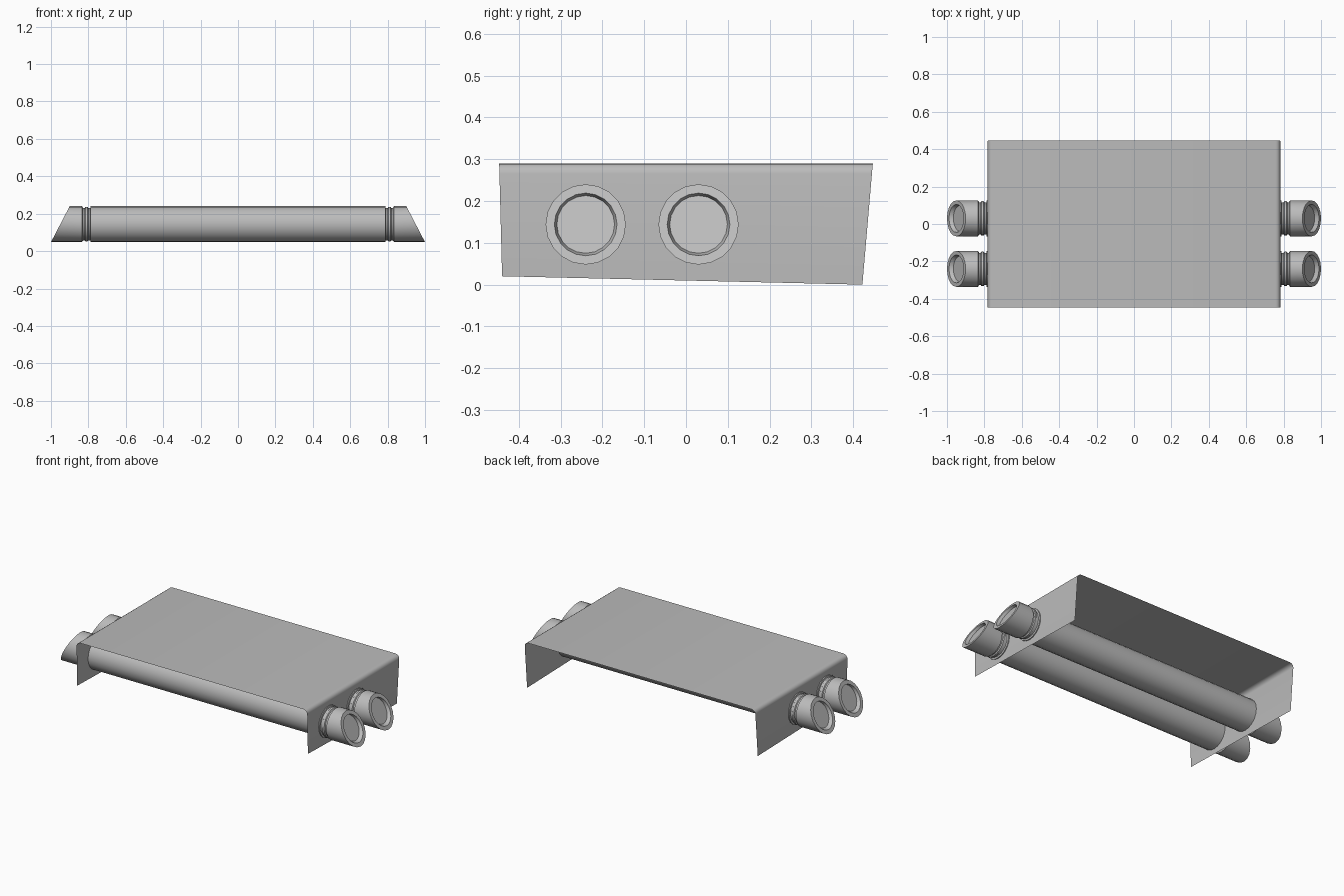
import bpy, bmesh, math

cube = bpy.data.objects.get("Cube")
if cube:
    bpy.data.objects.remove(cube, do_unlink=True)

grey = bpy.data.materials.new("plain grey")
grey.use_nodes = True
COLOUR = (0.5, 0.5, 0.5, 1)
grey.diffuse_color = COLOUR
grey.node_tree.nodes["Principled BSDF"].inputs["Base Color"].default_value = COLOUR


def finish(bm, name, angle):
    mesh = bpy.data.meshes.new(name)
    bm.to_mesh(mesh)
    bm.free()
    mesh.materials.append(grey)
    obj = bpy.data.objects.new(name, mesh)
    bpy.context.collection.objects.link(obj)
    bpy.ops.object.select_all(action="DESELECT")
    obj.select_set(True)
    bpy.context.view_layer.objects.active = obj
    bpy.ops.object.shade_smooth_by_angle(angle=math.radians(angle))
    return obj


# Half profile of a tube: distance along x, radius, whether the ring is slanted
SIDES = 20
AXIS_Z = 0.144
SLOPE = 0.52
HALF = [
    (0.788, 0.096, 0), (0.790, 0.086, 0), (0.800, 0.086, 0),
    (0.804, 0.092, 0), (0.816, 0.092, 0), (0.820, 0.086, 0),
    (0.828, 0.086, 0), (0.834, 0.096, 0),
    (0.950, 0.096, 1), (0.950, 0.075, 1), (0.930, 0.069, 1),
]


def tube(name, y):
    bm = bmesh.new()
    stations = [(-x, r, -s) for x, r, s in reversed(HALF)] + HALF
    rings = []
    for x, r, slant in stations:
        ring = []
        for i in range(SIDES):
            a = math.tau * i / SIDES
            dz = r * math.sin(a)
            ring.append(bm.verts.new((x - slant * SLOPE * dz, y + r * math.cos(a), AXIS_Z + dz)))
        rings.append(ring)
    for a, b in zip(rings, rings[1:]):
        for i in range(SIDES):
            j = (i + 1) % SIDES
            bm.faces.new((a[i], a[j], b[j], b[i]))
    bm.faces.new(rings[0])
    bm.faces.new(rings[-1])
    bmesh.ops.recalc_face_normals(bm, faces=bm.faces)
    return finish(bm, name, 35)


tube("front_tube", -0.24)
tube("rear_tube", 0.03)

# Bent cover sheet: flat top, rounded side bends, raked side panels
WIDTH, TOP, BEND = 0.782, 0.29, 0.025
half = [(WIDTH, None)]
for i in range(5):
    a = math.pi / 2 * i / 4
    half.append((WIDTH - BEND + BEND * math.cos(a), TOP - BEND + BEND * math.sin(a)))
path = half + [(-x, z) for x, z in reversed(half)]

bm = bmesh.new()


def edge_point(x, z, y_top, y_low, z_low):
    z = z_low if z is None else z
    t = (TOP - z) / (TOP - z_low)
    return bm.verts.new((x, y_top + (y_low - y_top) * t, z))


front = [edge_point(x, z, -0.447, -0.44, 0.02) for x, z in path]
back = [edge_point(x, z, 0.447, 0.422, 0.0) for x, z in path]
for i in range(len(path) - 1):
    bm.faces.new((front[i], back[i], back[i + 1], front[i + 1]))
bmesh.ops.recalc_face_normals(bm, faces=bm.faces)
top = max(bm.faces, key=lambda f: f.calc_area())
if top.normal.z < 0:
    bmesh.ops.reverse_faces(bm, faces=bm.faces)
finish(bm, "cover_sheet", 40)
